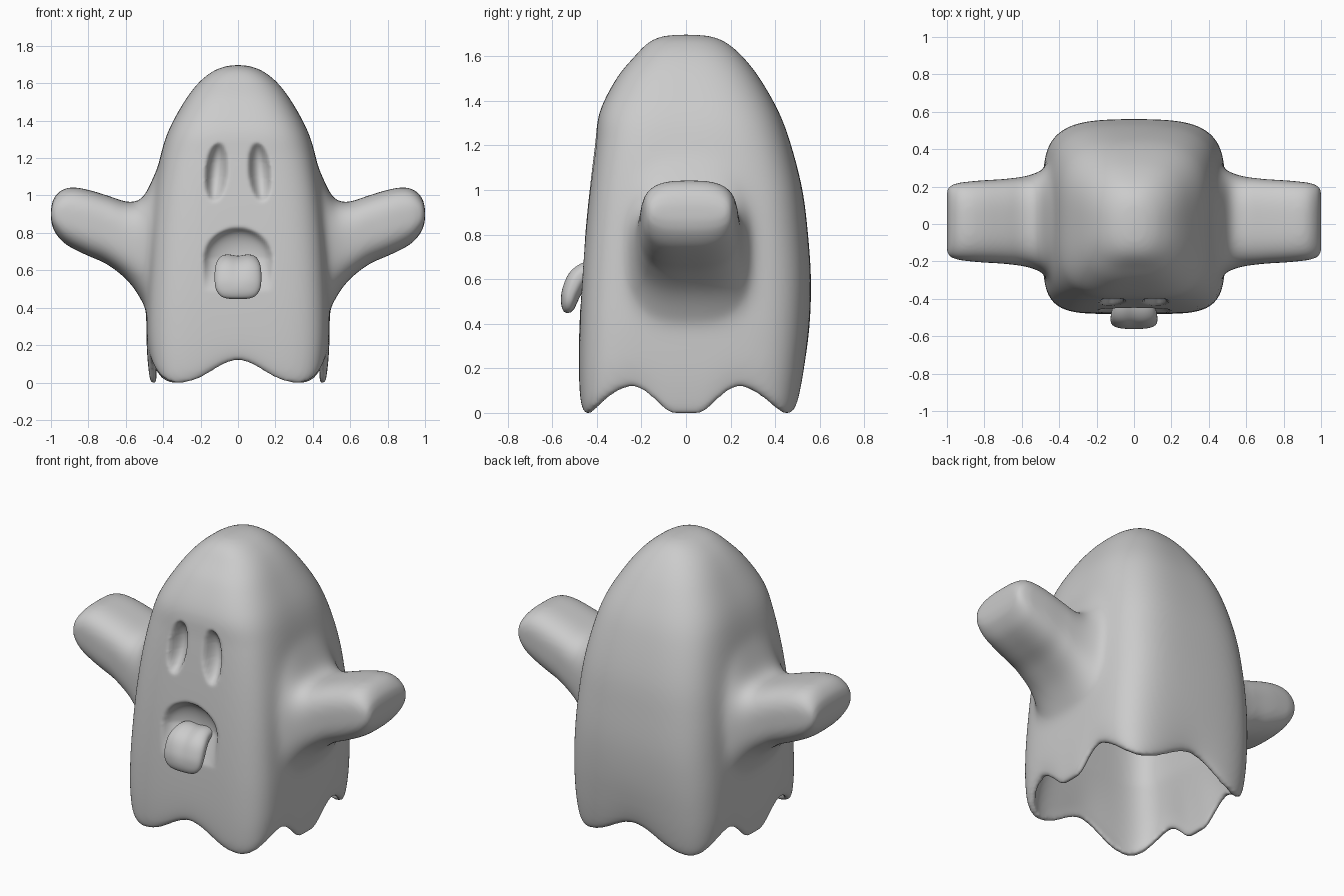
import bpy, bmesh, math
from mathutils import Vector

cube = bpy.data.objects.get("Cube")
if cube:
    bpy.data.objects.remove(cube)

# One plain material
cloth = bpy.data.materials.new("pale grey")
cloth.use_nodes = True
GREY = (0.6, 0.6, 0.6, 1)
cloth.diffuse_color = GREY
cloth.node_tree.nodes["Principled BSDF"].inputs["Base Color"].default_value = GREY


def resample(rows, steps):
    """Smooth curve through rows of values."""
    vs = [Vector(r) for r in rows]
    out = []
    for i in range(len(vs) - 1):
        p, q = vs[i], vs[i + 1]
        tp = (q - vs[i - 1]) / 2 if i else q - p
        tq = (vs[i + 2] - p) / 2 if i + 2 < len(vs) else q - p
        for k in range(steps):
            t = k / steps
            s = t * t * (3 - 2 * t)
            out.append(p * (1 - s) + q * s
                       + tp * (t * (1 - t) ** 2) - tq * (t * t * (1 - t)))
    return out + [vs[-1]]


def squircle(n, count):
    """Unit superellipse points at even angles."""
    out = []
    for k in range(count):
        a = 2 * math.pi * k / count
        c, s = math.cos(a), math.sin(a)
        r = (abs(c) ** n + abs(s) ** n) ** (-1 / n)
        out.append((r * c, r * s))
    return out


def loft(bm, rings):
    """Skin closed rings and cap both ends."""
    loops = [[bm.verts.new(p) for p in ring] for ring in rings]
    n = len(loops[0])
    for a, b in zip(loops, loops[1:]):
        for k in range(n):
            j = (k + 1) % n
            bm.faces.new((a[k], a[j], b[j], b[k]))
    bm.faces.new(loops[0])
    bm.faces.new(loops[-1])


def finish(bm, name):
    bmesh.ops.recalc_face_normals(bm, faces=bm.faces)
    mesh = bpy.data.meshes.new(name)
    bm.to_mesh(mesh)
    bm.free()
    mesh.materials.append(cloth)
    ob = bpy.data.objects.new(name, mesh)
    bpy.context.collection.objects.link(ob)
    mesh.shade_smooth()
    return ob


def bake(ob):
    """Replace the mesh by its modified result."""
    graph = bpy.context.evaluated_depsgraph_get()
    mesh = bpy.data.meshes.new_from_object(ob.evaluated_get(graph))
    ob.modifiers.clear()
    ob.data = mesh


def add_smooth(ob, rounds, group=""):
    mod = ob.modifiers.new("soften", "SMOOTH")
    mod.factor = 0.5
    mod.iterations = rounds
    mod.vertex_group = group


def ramp(v, low, high):
    return min(1, max(0, (v - low) / (high - low)))


# Scalloped hem: height by direction, in degrees from the front
HEM = [(0, 0.118), (36, -0.003), (62, 0.118), (84, -0.003), (96, -0.003),
       (118, 0.118), (143, -0.003), (180, 0.118)]


def hem(x, y):
    a = math.degrees(math.atan2(abs(x), -y))
    for (a0, z0), (a1, z1) in zip(HEM, HEM[1:]):
        if a <= a1:
            t = (a - a0) / (a1 - a0)
            return z0 + (z1 - z0) * (1 - math.cos(math.pi * t)) / 2
    return HEM[-1][1]


def body_ring(h, half, front, back):
    n = 2.3 + 3.2 * max(0, 1 - h / 1.7) ** 0.65
    ring = []
    for u, v in squircle(n, 160):
        x = half * u
        y = v * (back * (1.01 - 0.06 * u * u) if v > 0 else front)
        ring.append((x, y, h + hem(x, y) * max(0, 1 - h / 0.5) ** 1.5))
    return ring


# Body shell: height, half width, front depth, back depth
PROFILE = resample([
    (0, .465, .465, .495), (.06, .477, .477, .512), (.2, .488, .481, .532),
    (.4, .49, .477, .55), (.6, .483, .467, .555), (.8, .472, .452, .542),
    (1, .452, .432, .517), (1.2, .417, .408, .467), (1.35, .37, .387, .412),
    (1.5, .288, .312, .328), (1.6, .213, .23, .25), (1.66, .14, .17, .18),
    (1.688, .075, .11, .115), (1.697, .02, .04, .04)], 5)
outer = [body_ring(*row) for row in PROFILE]
# Lining: the cloth thickens upwards from the hem
inner = [body_ring(h - 0.08 * max(0, h - 1), a - w, f - w, b - w)
         for h, a, f, b in PROFILE if a > 0.2
         for w in [0.03 + 0.07 * ramp(h, 0, 0.4)]]
bm = bmesh.new()
loft(bm, inner[::-1] + outer)

# Arms with flared shoulders: x, top, bottom, half depth
ARM = resample([
    (.43, 1.15, .36, .28), (.465, 1.07, .375, .275), (.5, 1.0, .41, .27),
    (.54, .965, .48, .252), (.6, .967, .555, .238), (.7, 1.0, .632, .226),
    (.8, 1.03, .677, .22), (.88, 1.043, .715, .213), (.94, 1.03, .755, .205),
    (.985, .985, .815, .188), (1.0, .93, .87, .165)], 4)
for side in (1, -1):
    loft(bm, [[(side * x, 0.014 + d * u, (top + low) / 2 + (top - low) / 2 * v)
               for u, v in squircle(3, 80)] for x, top, low, d in ARM])

# Fuse body and arms into one skin
ghost = finish(bm, "body_with_arms")
fuse = ghost.modifiers.new("fuse", "REMESH")
fuse.mode = "VOXEL"
fuse.voxel_size = 0.0105
add_smooth(ghost, 12)
bake(ghost)

# Melt the shoulders into the body
shoulders = ghost.vertex_groups.new(name="shoulders")
for v in ghost.data.vertices:
    x, y, z = abs(v.co.x), abs(v.co.y - 0.014), v.co.z
    weight = (ramp(x, 0.34, 0.42) * (1 - ramp(x, 0.54, 0.66))
              * ramp(z, 0.2, 0.3) * (1 - ramp(z, 1.15, 1.3))
              * (1 - ramp(y, 0.3, 0.38)))
    if weight > 0:
        shoulders.add([v.index], weight, "REPLACE")
add_smooth(ghost, 110, shoulders.name)
bake(ghost)


# Eye sockets and open mouth pressed into the front
def face_depth(x, z):
    dx = abs(x) - 0.116 + 0.08 * (z - 1.125)
    d = (dx / 0.055) ** 2 + ((z - 1.125) / 0.154) ** 2
    if d < 1:
        return 0.075 * (1 - d) ** 0.7
    d = (x / 0.178) ** 2 + (max(0, z - 0.66) / 0.162) ** 2
    if d < 1:
        return 0.085 * math.sqrt(1 - d) * ramp(z, 0.49, 0.66)
    return 0


pressed = [(v, face_depth(v.co.x, v.co.z)) for v in ghost.data.vertices
           if v.co.y < -0.2 and v.normal.y < 0]
for v, depth in pressed:
    v.co.y += depth
add_smooth(ghost, 6)
bake(ghost)
ghost.data.shade_smooth()

# Tongue: y, z, half width, half thickness along its path
PATH = resample([
    (-.34, .64, .10, .035), (-.42, .645, .108, .045), (-.48, .61, .122, .05),
    (-.512, .55, .125, .046), (-.525, .50, .118, .037),
    (-.528, .465, .095, .026), (-.526, .449, .06, .01)], 5)
rings = []
for i, (y, z, w, t) in enumerate(PATH):
    a, b = PATH[max(i - 1, 0)], PATH[min(i + 1, len(PATH) - 1)]
    up = Vector((1, 0, 0)).cross(Vector((0, b[0] - a[0], b[1] - a[1]))).normalized()
    if up.z - up.y < 0:
        up = -up
    dip = 0.28 * ramp(z, 0.5, 0.64)
    ring = []
    for u, v in squircle(2.6, 60):
        groove = 1 - dip * math.exp(-(w * u / 0.045) ** 2) * (v > 0)
        ring.append(Vector((w * u, y, z)) + up * (t * v * groove))
    rings.append(ring)
bm = bmesh.new()
loft(bm, rings)
tongue = finish(bm, "tongue")
